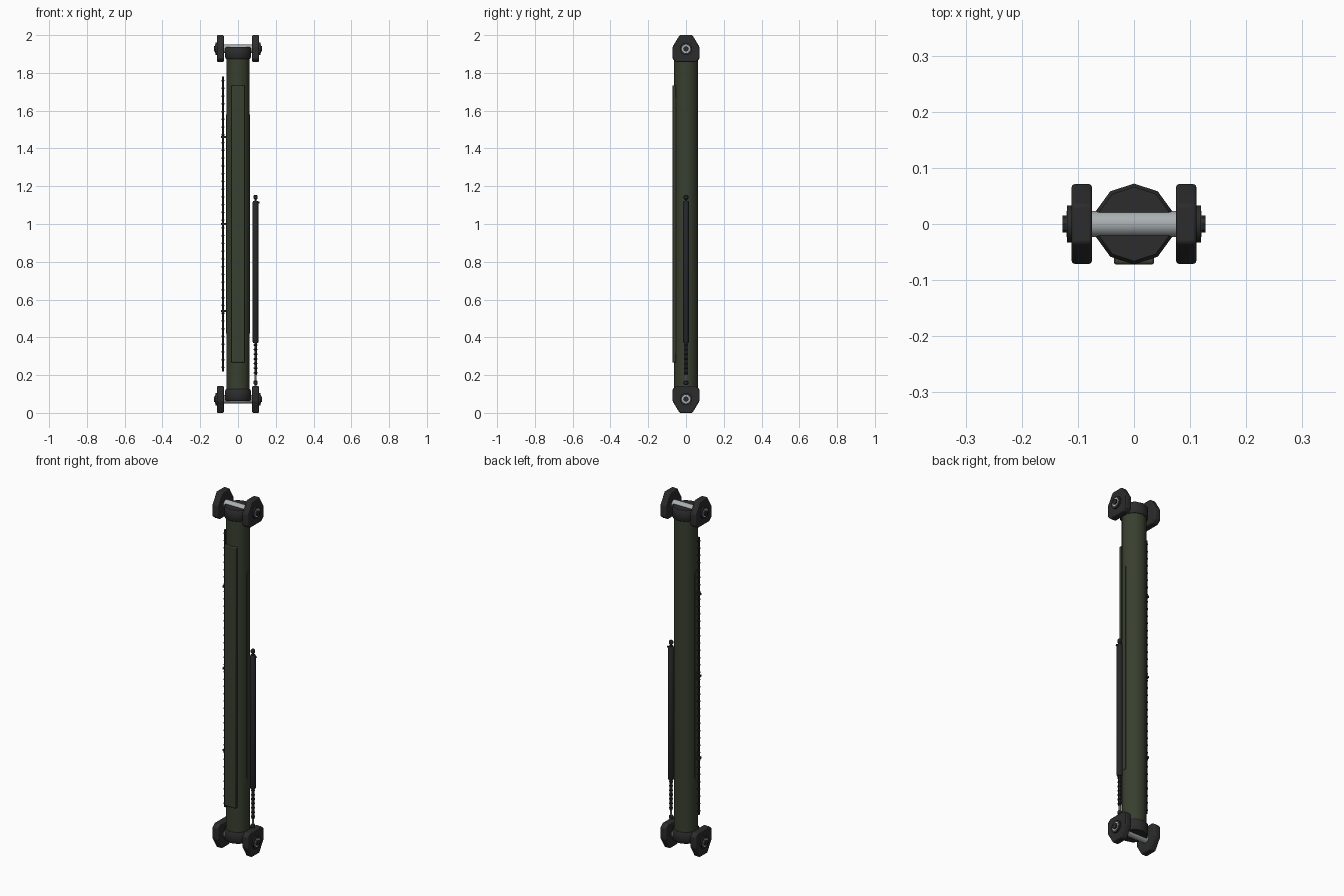
import bpy, bmesh, math
from mathutils import Matrix

cube = bpy.data.objects.get("Cube")
if cube:
    bpy.data.objects.remove(cube, do_unlink=True)


def material(name, rgb):
    m = bpy.data.materials.new(name)
    m.use_nodes = True
    m.diffuse_color = (*rgb, 1)
    m.node_tree.nodes["Principled BSDF"].inputs["Base Color"].default_value = (*rgb, 1)
    return m


GREEN = material("olive_green", (0.04, 0.05, 0.028))
DARK = material("dark_grey", (0.025, 0.025, 0.026))
BLUE = material("gunmetal", (0.02, 0.02, 0.024))
STEEL = material("bright_steel", (0.4, 0.43, 0.44))


def finish(name, bm, mat, bevel=0, smooth=True):
    bmesh.ops.recalc_face_normals(bm, faces=bm.faces)
    mesh = bpy.data.meshes.new(name)
    bm.to_mesh(mesh)
    bm.free()
    mesh.materials.append(mat)
    ob = bpy.data.objects.new(name, mesh)
    bpy.context.collection.objects.link(ob)
    bpy.ops.object.select_all(action="DESELECT")
    bpy.context.view_layer.objects.active = ob
    ob.select_set(True)
    if bevel:
        mod = ob.modifiers.new("bevel", "BEVEL")
        mod.width, mod.segments = bevel, 2
    if smooth:
        bpy.ops.object.shade_smooth_by_angle(angle=math.radians(40))
    return ob


def lathe(name, profile, mat, x=0, y=0, sides=10):
    """Stack rings of (radius, z) around a vertical axis and cap both ends."""
    bm = bmesh.new()
    rings = []
    for r, z in profile:
        angles = [math.pi / 2 + math.tau * i / sides for i in range(sides)]
        rings.append([bm.verts.new((x + r * math.cos(a), y + r * math.sin(a), z)) for a in angles])
    for low, high in zip(rings, rings[1:]):
        for i in range(sides):
            j = (i + 1) % sides
            bm.faces.new((low[i], low[j], high[j], high[i]))
    bm.faces.new(rings[0])
    bm.faces.new(rings[-1])
    return finish(name, bm, mat)


def rod_x(name, x0, x1, z, r, mat, sides=16):
    bm = bmesh.new()
    turn = Matrix.Translation(((x0 + x1) / 2, 0, z)) @ Matrix.Rotation(math.pi / 2, 4, "Y")
    bmesh.ops.create_cone(bm, cap_ends=True, segments=sides, radius1=r, radius2=r,
                          depth=abs(x1 - x0), matrix=turn)
    return finish(name, bm, mat)


def box(name, center, size, mat, bevel=0):
    bm = bmesh.new()
    bmesh.ops.create_cube(bm, size=1, matrix=Matrix.Translation(center) @ Matrix.Diagonal((*size, 1)))
    return finish(name, bm, mat, bevel)


def ribs(start, end, count, thin, thick):
    """Profile of a thin core carrying evenly spaced ridges."""
    step = (end - start) / count
    points = [(thin, start)]
    for i in range(count):
        z = start + (i + 0.5) * step
        w = min(0.005, step * 0.3)
        points += [(thin, z - w), (thick, z - w * 0.4), (thick, z + w * 0.4), (thin, z + w)]
    return points + [(thin, end)]


# Main tube with its front cover and side seams
lathe("main_tube", [(0.064, 0.1), (0.064, 1.9)], GREEN)
box("front_cover", (0, -0.062, 1.0), (0.072, 0.02, 1.466), GREEN, 0.004)
for side in (-1, 1):
    box("side_seam", (side * 0.06, 0, 1.0), (0.006, 0.02, 1.16), GREEN)

# Matching collar, lugs and pin at each end
for end, flip in (("bottom", False), ("top", True)):
    def height(z):
        return 2 - z if flip else z
    lathe(end + "_collar", [(r, height(z)) for r, z in
          ((0.066, 0.063), (0.072, 0.07), (0.072, 0.118), (0.066, 0.126))], DARK)
    pin_z = height(0.073)
    rod_x(end + "_pin", -0.113, 0.113, pin_z, 0.023, STEEL)
    for side, label in ((-1, "right"), (1, "left")):
        bm = bmesh.new()
        half = [(0.034, 0), (0.071, 0.062), (0.071, 0.125), (0.052, 0.142)]
        outline = half + [(-y, z) for y, z in reversed(half)]
        face = bm.faces.new([bm.verts.new((side * 0.075, y, height(z))) for y, z in outline])
        grown = bmesh.ops.extrude_face_region(bm, geom=[face])
        for v in grown["geom"]:
            if isinstance(v, bmesh.types.BMVert):
                v.co.x += side * 0.036
        finish(f"{end}_{label}_lug", bm, DARK, 0.005)
        rod_x(f"{end}_{label}_washer", side * 0.11, side * 0.119, pin_z, 0.033, DARK)
        rod_x(f"{end}_{label}_pin_ring", side * 0.115, side * 0.1205, pin_z, 0.023, STEEL)
        rod_x(f"{end}_{label}_pin_hub", side * 0.115, side * 0.127, pin_z, 0.015, DARK, 8)

# Ribbed cable on the right, with three larger clips
lathe("ribbed_cable", ribs(0.22, 1.78, 38, 0.005, 0.0085), DARK, -0.08, sides=8)
for z in (0.54, 1.0, 1.46):
    box("cable_clip", (-0.077, 0, z), (0.026, 0.02, 0.01), DARK)

# Damper on the left: body, ribbed boot, rod and end knobs
lathe("damper_body", [(0.012, 0.37), (0.0155, 0.376), (0.0155, 1.115), (0.012, 1.122)], BLUE, 0.093, sides=12)
lathe("damper_boot", ribs(0.2, 0.372, 7, 0.007, 0.011), BLUE, 0.093, sides=10)
lathe("damper_rod", [(0.006, 0.14), (0.006, 0.21)], STEEL, 0.093, sides=8)
lathe("damper_neck", [(0.006, 1.115), (0.006, 1.135)], DARK, 0.093, sides=8)
for z, name in ((0.16, "damper_lower_knob"), (1.142, "damper_upper_knob")):
    lathe(name, [(0.006, z - 0.012), (0.012, z - 0.006), (0.012, z + 0.006), (0.006, z + 0.012)],
          DARK, 0.093, sides=10)
rod_x("damper_valve", 0.1, 0.114, 1.113, 0.005, DARK, 8)
